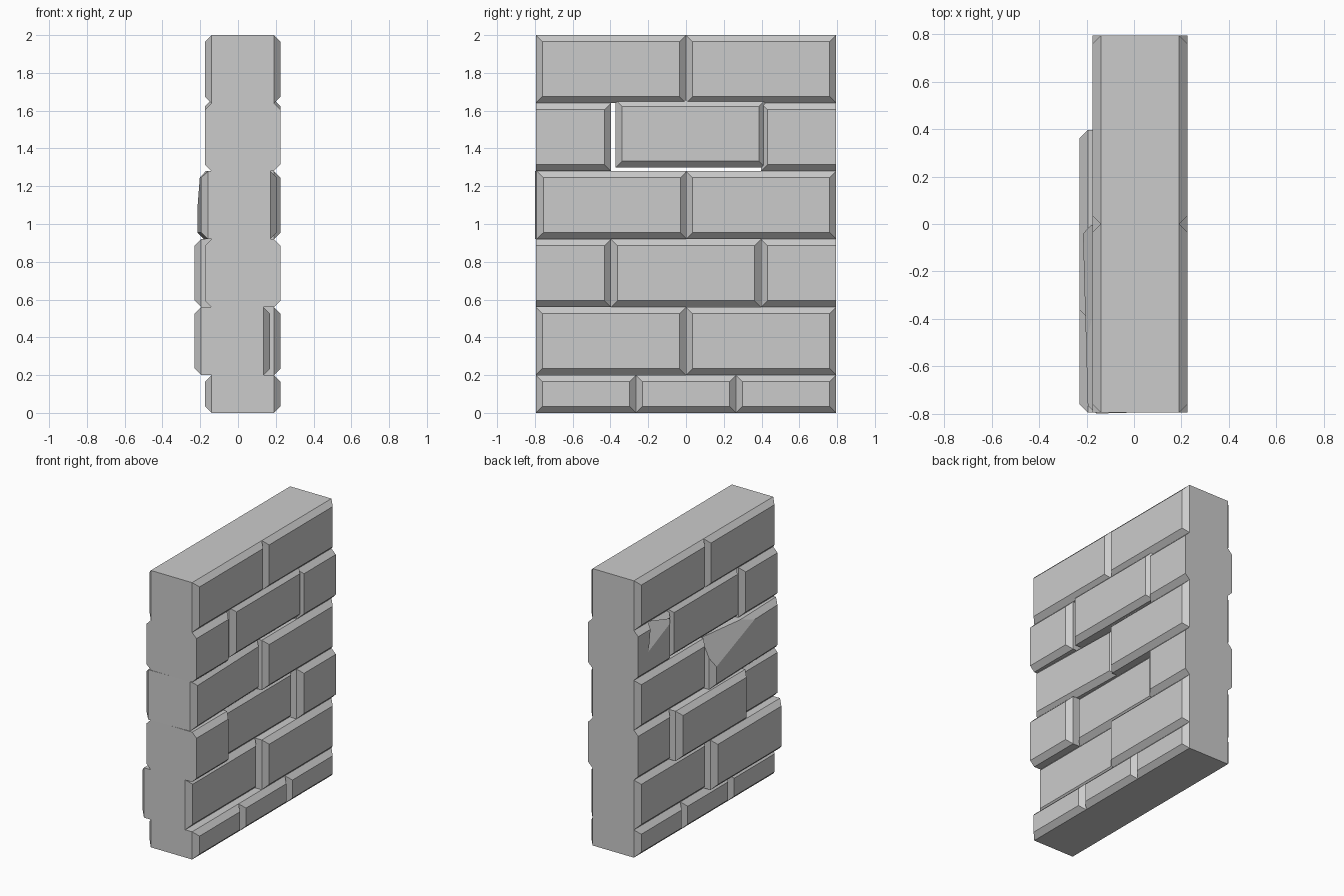
import bpy, bmesh
from mathutils import Vector, Matrix

if "Cube" in bpy.data.objects:
    bpy.data.objects.remove(bpy.data.objects["Cube"])

BACK, FACE, CH = -0.175, 0.225, 0.035   # wall faces and chamfer size
END = 0.795


def brick(name, y0, y1, z0, z1, shift=(0, 0, 0), turn=0.0, chip=None):
    """Full-depth block, chamfered round both faces (cut flush at wall ends for half bricks)."""
    half = y1 - y0 < 0.45 and abs(max(y1, -y0) - END) < 1e-4
    ca = 0 if half and y0 < 0 else CH
    cb = 0 if half and y0 > 0 else CH
    bm = bmesh.new()
    rings = []
    for x, k in ((BACK, 1), (BACK + CH, 0), (FACE - CH, 0), (FACE, 1)):
        a, b, c, d = y0 + k * ca, y1 - k * cb, z0 + k * CH, z1 - k * CH
        rings.append([bm.verts.new((x, y, z)) for y, z in ((a, c), (b, c), (b, d), (a, d))])
    for r, s in zip(rings, rings[1:]):
        for i in range(4):
            j = (i + 1) % 4
            bm.faces.new((r[i], r[j], s[j], s[i]))
    bm.faces.new(rings[0])
    bm.faces.new(rings[-1])
    # nudge the loose bricks out of line
    mid = Vector(((BACK + FACE) / 2, (y0 + y1) / 2, (z0 + z1) / 2))
    m = Matrix.Translation(mid + Vector(shift)) @ Matrix.Rotation(turn, 4, 'Z') @ Matrix.Translation(-mid)
    bm.transform(m)
    # slice off a broken corner
    if chip:
        a, b, c = map(Vector, chip)
        n = (b - a).cross(c - a)
        if n.z < 0:
            n = -n
        res = bmesh.ops.bisect_plane(bm, geom=bm.verts[:] + bm.edges[:] + bm.faces[:],
                                     plane_co=a, plane_no=n, clear_outer=True)
        edges = [e for e in res['geom_cut'] if isinstance(e, bmesh.types.BMEdge)]
        bmesh.ops.contextual_create(bm, geom=edges)
    bmesh.ops.recalc_face_normals(bm, faces=bm.faces[:])
    me = bpy.data.meshes.new(name)
    bm.to_mesh(me)
    bm.free()
    ob = bpy.data.objects.new(name, me)
    bpy.context.collection.objects.link(ob)
    return ob


# courses of bricks, from the ground up
two = (-END, 0, END)
three = (-END, -0.397, 0.397, END)
courses = [
    (0.0, 0.2, (-END, -0.265, 0.265, END)),
    (0.2, 0.56, two),
    (0.56, 0.92, three),
    (0.92, 1.28, two),
    (1.28, 1.64, three),
    (1.64, 2.0, two),
]
loose = {
    (1, 0): dict(shift=(-0.055, 0, 0)),
    (2, 1): dict(shift=(-0.055, 0, 0)),
    (3, 0): dict(shift=(-0.03, 0, 0), turn=0.028,
                 chip=((-0.215, -0.04, 1.08), (-0.2, -0.46, 1.24), (-0.12, 0.0, 1.28))),
    (4, 1): dict(shift=(0, 0.024, 0.018)),
}
wall = {}
for r, (z0, z1, ys) in enumerate(courses):
    for i in range(len(ys) - 1):
        wall[r, i] = brick(f"brick_{r + 1}_{i + 1}", ys[i], ys[i + 1], z0, z1, **loose.get((r, i), {}))

# small notch broken from the back of one half brick
bm = bmesh.new()
for p in ((-0.18, 0.68, 1.44), (-0.18, 0.65, 1.66), (-0.18, 0.37, 1.58), (-0.11, 0.62, 1.63)):
    bm.verts.new(p)
bmesh.ops.convex_hull(bm, input=bm.verts[:])
bmesh.ops.recalc_face_normals(bm, faces=bm.faces[:])
me = bpy.data.meshes.new("notch_cutter")
bm.to_mesh(me)
bm.free()
cutter = bpy.data.objects.new("notch_cutter", me)
bpy.context.collection.objects.link(cutter)
cutter.hide_render = True
cutter.hide_set(True)
mod = wall[4, 2].modifiers.new("notch", 'BOOLEAN')
mod.operation = 'DIFFERENCE'
mod.solver = 'EXACT'
mod.object = cutter
